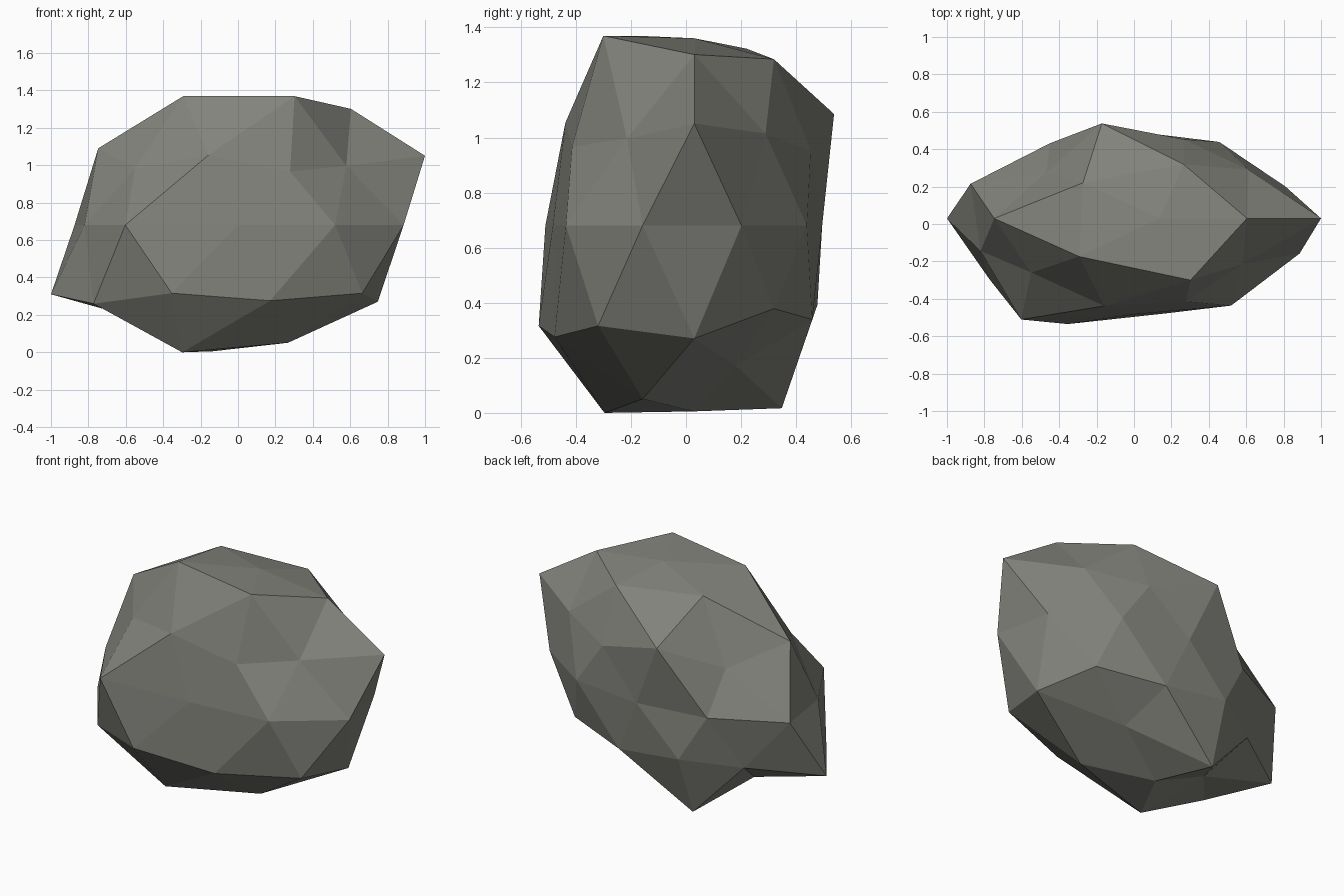
import bpy
import bmesh
import math
from mathutils import Vector

# Remove the default cube only
default_cube = bpy.data.objects.get("Cube")
if default_cube:
    bpy.data.objects.remove(default_cube, do_unlink=True)

# Radius of each point, ring by ring from bottom to top,
# counted anticlockwise from the +x direction inside each ring
RINGS = [
    [.675],
    [.60, .78, .60, .80, .74],
    [.78, .65, .625, .80, .77],
    [.675, .645, .828, .815, .815],
    [.68, .62, .57, .61, .735, .69, .82, .63, .707, .745],
    [.828, .61, .575, .675, .64],
    [.635, .77, .78, .71, .60],
    [.73, .71, .755, .81, .81],
    [.68],
]
STRETCH = Vector((1.25, 0.815, 1.0))
LEAN = 0.2
CENTRE = Vector((0.0, 0.03, 0.68))


def make_material(name, colour):
    mat = bpy.data.materials.new(name)
    mat.use_nodes = True
    mat.diffuse_color = colour
    shader = next(n for n in mat.node_tree.nodes if n.type == 'BSDF_PRINCIPLED')
    shader.inputs["Base Color"].default_value = colour
    shader.inputs["Roughness"].default_value = 0.9
    return mat


def ring_order(vert):
    angle = round(math.degrees(math.atan2(vert.co.y, vert.co.x))) % 360
    return (round(vert.co.z, 2), angle)


# Faceted rock: a ball pushed in and out, then stretched and leaned
bm = bmesh.new()
bmesh.ops.create_icosphere(bm, subdivisions=2, radius=1.0)
radii = [r for ring in RINGS for r in ring]
for vert, radius in zip(sorted(bm.verts, key=ring_order), radii):
    point = vert.co.normalized() * radius
    lean = Vector((LEAN * point.z, 0, 0))
    vert.co = point * STRETCH + lean + CENTRE

# Rest the lowest point on the ground
lowest = min(v.co.z for v in bm.verts)
bmesh.ops.translate(bm, verts=bm.verts, vec=(0, 0, -lowest))
bmesh.ops.recalc_face_normals(bm, faces=bm.faces)

mesh = bpy.data.meshes.new("boulder")
bm.to_mesh(mesh)
bm.free()
mesh.materials.append(make_material("stone_grey", (0.225, 0.228, 0.2, 1.0)))
boulder = bpy.data.objects.new("boulder", mesh)
bpy.context.collection.objects.link(boulder)
